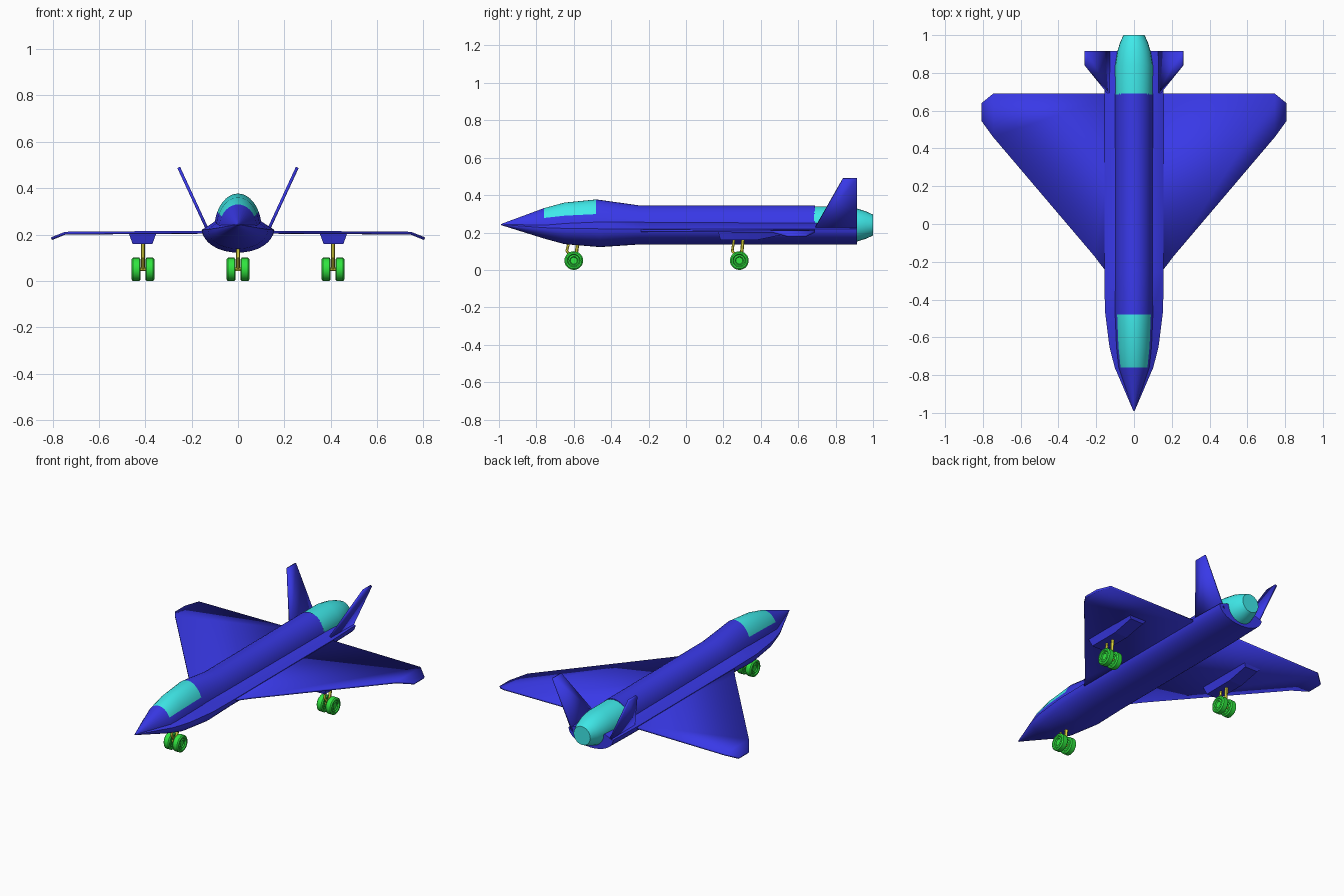
import bpy, bmesh, math
from mathutils import Vector

if "Cube" in bpy.data.objects:
    bpy.data.objects.remove(bpy.data.objects["Cube"])


def material(name, rgb):
    m = bpy.data.materials.new(name)
    m.diffuse_color = (*rgb, 1)
    m.use_nodes = True
    m.node_tree.nodes["Principled BSDF"].inputs["Base Color"].default_value = m.diffuse_color
    return m


BLUE = material("blue", (0.04, 0.04, 0.8))
CYAN = material("cyan", (0.05, 0.82, 0.82))
GREEN = material("green", (0.03, 0.78, 0.05))
YELLOW = material("yellow", (0.8, 0.75, 0.05))


def finish(name, bm, mats, angle=30):
    bmesh.ops.recalc_face_normals(bm, faces=bm.faces)
    me = bpy.data.meshes.new(name)
    bm.to_mesh(me)
    bm.free()
    ob = bpy.data.objects.new(name, me)
    bpy.context.collection.objects.link(ob)
    for m in mats:
        me.materials.append(m)
    bpy.ops.object.select_all(action='DESELECT')
    ob.select_set(True)
    bpy.context.view_layer.objects.active = ob
    bpy.ops.object.shade_smooth_by_angle(angle=math.radians(angle))
    return ob


def loft(name, rings, mats, paint=None, angle=30):
    # closed rings joined in order, capped at both ends
    bm = bmesh.new()
    vs = [[bm.verts.new(p) for p in r] for r in rings]
    n = len(rings[0])
    for i in range(len(vs) - 1):
        for j in range(n):
            k = (j + 1) % n
            f = bm.faces.new((vs[i][j], vs[i][k], vs[i + 1][k], vs[i + 1][j]))
            if paint and paint(i, j):
                f.material_index = 1
    bm.faces.new(vs[0])
    bm.faces.new(vs[-1])
    return finish(name, bm, mats, angle)


def mirror(ob):
    md = ob.modifiers.new("mirror", 'MIRROR')
    md.use_clip = False


def plate(name, pts, faces, thick):
    bm = bmesh.new()
    vs = [bm.verts.new(p) for p in pts]
    for f in faces:
        bm.faces.new([vs[i] for i in f])
    ob = finish(name, bm, [BLUE], 10)
    md = ob.modifiers.new("thickness", 'SOLIDIFY')
    md.thickness = thick
    md.offset = 0
    mirror(ob)
    return ob


# Upper fuselage with canopy: (y, half width, base z, top z)
upper = [(-0.99, .003, .24, .245), (-0.76, .082, .225, .33), (-0.65, .095, .22, .36),
         (-0.48, .103, .22, .377), (-0.25, .103, .22, .345), (0.69, .103, .22, .345)]
SEG = 18
rings = []
for y, w, b, t in upper:
    rings.append([(w * math.cos(math.pi * k / SEG), y, b + (t - b) * math.sin(math.pi * k / SEG))
                  for k in range(SEG + 1)])
loft("upper_fuselage", rings, [BLUE, CYAN], lambda i, j: i in (1, 2) and 3 <= j < SEG - 3)

# Lower hull: (y, half width, chine z, shoulder z, bottom z)
lower = [(-0.99, .003, .243, .244, .24), (-0.76, .102, .226, .25, .168), (-0.65, .13, .222, .255, .138),
         (-0.46, .154, .22, .258, .122), (-0.25, .157, .22, .255, .136),
         (0.69, .157, .22, .25, .136), (0.915, .15, .22, .24, .136)]
rings = []
for y, w, c, s, b in lower:
    arc = [(w * math.cos(a), y, c - (c - b) * math.sin(a))
           for a in (math.pi * k / 16 for k in range(17))]
    rings.append(arc + [(-.64 * w, y, s), (.64 * w, y, s)])
loft("lower_hull", rings, [BLUE])

# Engine nozzle
rings = [[(r * math.cos(a), y, .24 + r * math.sin(a)) for a in (math.tau * k / 24 for k in range(24))]
         for y, r in ((.685, .1), (.84, .1), (.915, .088), (.96, .074), (1.0, .056))]
loft("nozzle", rings, [CYAN])

# Delta wings with drooped tips
plate("wing", [(.08, -.26, .21), (.157, -.24, .21), (.21, -.17, .21), (.745, .46, .206), (.745, .69, .206),
               (.08, .69, .21), (.805, .545, .182), (.805, .64, .182)],
      [(0, 1, 2, 3, 4, 5), (3, 6, 7, 4)], .012)

# Canted tail fins
plate("tail_fin", [(.122, .675, .2), (.256, .84, .49), (.256, .915, .49), (.122, .915, .2)],
      [(0, 1, 2, 3)], .013)

# Gear pods under the wings
rings = [[(.412 + sx * w, y, z) for sx, w, y, z in
          ((-1, .06, y0, .207), (1, .06, y0, .207), (1, .043, y1, zb), (-1, .043, y1, zb))]
         for y0, y1, zb in ((.17, .185, .16), (.38, .38, .16), (.53, .515, .188))]
mirror(loft("gear_pod", rings, [BLUE], angle=10))


def tube(name, a, b, r):
    a, b = Vector(a), Vector(b)
    bm = bmesh.new()
    q = (b - a).to_track_quat('Z', 'Y').to_matrix().to_4x4()
    q.translation = (a + b) / 2
    bmesh.ops.create_cone(bm, cap_ends=True, segments=12, radius1=r, radius2=r,
                          depth=(b - a).length, matrix=q)
    return finish(name, bm, [YELLOW])


# Wheel turned about x from a half profile (offset, radius)
PROFILE = [(-.011, .004), (-.011, .018), (-.017, .022), (-.014, .03), (-.02, .035), (-.02, .043), (-.014, .05)]
PROFILE += [(-x, r) for x, r in reversed(PROFILE)]


def wheel(name, cx, cy):
    loft(name, [[(cx + x, cy + r * math.cos(a), .05 + r * math.sin(a))
                 for a in (math.tau * k / 28 for k in range(28))] for x, r in PROFILE], [GREEN])


# Three landing gears, each with two struts, an axle and a pair of wheels
for label, gx, gy, top in (("nose", 0, -.6, .15), ("left", .41, .285, .18), ("right", -.41, .285, .18)):
    tube(label + "_main_strut", (gx, gy + .022, top), (gx, gy + .008, .05), .009)
    tube(label + "_front_strut", (gx, gy - .025, top), (gx, gy - .038, .1), .007)
    tube(label + "_strut_link", (gx, gy - .038, .102), (gx, gy, .052), .007)
    tube(label + "_axle", (gx - .04, gy, .05), (gx + .04, gy, .05), .008)
    for side in (-1, 1):
        wheel(label + "_wheel", gx + side * .03, gy)
